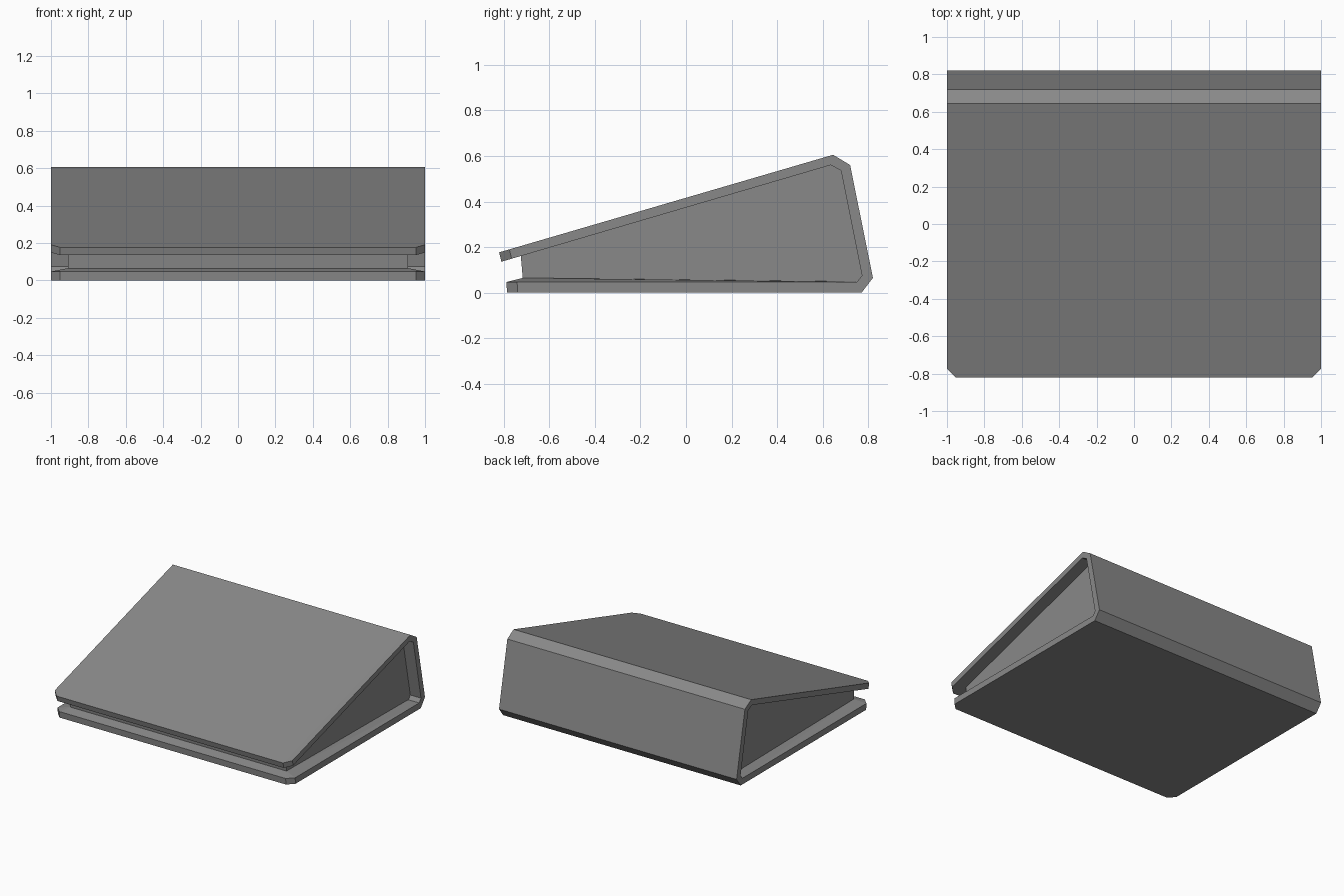
import bpy, bmesh
from mathutils import Vector

if "Cube" in bpy.data.objects:
    bpy.data.objects.remove(bpy.data.objects["Cube"])

gray = bpy.data.materials.new("mid_gray")
gray.diffuse_color = (0.25, 0.25, 0.25, 1)
gray.use_nodes = True
gray.node_tree.nodes["Principled BSDF"].inputs["Base Color"].default_value = gray.diffuse_color


def add_object(name, bm):
    bmesh.ops.recalc_face_normals(bm, faces=bm.faces[:])
    mesh = bpy.data.meshes.new(name)
    bm.to_mesh(mesh)
    bm.free()
    mesh.materials.append(gray)
    ob = bpy.data.objects.new(name, mesh)
    bpy.context.collection.objects.link(ob)
    return ob


def loft(name, sections):
    """Join equal-length rings of points and cap both ends."""
    bm = bmesh.new()
    rings = [[bm.verts.new(p) for p in ring] for ring in sections]
    n = len(rings[0])
    for a, b in zip(rings, rings[1:]):
        for i in range(n):
            j = (i + 1) % n
            bm.faces.new((a[i], a[j], b[j], b[i]))
    bm.faces.new(rings[0])
    bm.faces.new(rings[-1])
    return add_object(name, bm)


# Cover: C-shaped side profile (y, z), front corners clipped at both ends
lid_dir = Vector((0.96, 0.281))
floor_dir = Vector((1, 0))
outer = [(-0.785, 0.0), (0.77, 0.0), (0.82, 0.065), (0.72, 0.56),
         (0.645, 0.605), (-0.82, 0.177)]
inner = [(-0.81, 0.136), (0.635, 0.56), (0.68, 0.536), (0.772, 0.075),
         (0.75, 0.047), (-0.788, 0.047)]
profile = [Vector(p) for p in outer + inner]
front = {0: floor_dir, 11: floor_dir, 5: lid_dir, 6: lid_dir}


def cover_section(x, clip):
    ring = []
    for i, p in enumerate(profile):
        q = p + front[i] * clip if i in front else p
        ring.append((x, q.x, q.y))
    return ring


loft("book_cover", [cover_section(x, c) for x, c in
                    ((-1, 0.047), (-0.953, 0), (0.953, 0), (1, 0.047))])

# Page block, its top and back sunk slightly into the cover
pages = [(-0.715, 0.05), (-0.725, 0.166), (0.635, 0.57), (0.69, 0.54),
         (0.782, 0.075), (0.75, 0.04)]
loft("page_block", [[(x, y, z) for y, z in pages] for x in (-0.91, 0.91)])

# Floor lining: rises gently from the cover rim to the foot of the pages
bm = bmesh.new()
for s in (-1, 1):
    for p in ((s, -0.741, 0.047), (s * 0.953, -0.788, 0.047), (s, 0.75, 0.047),
              (s * 0.91, -0.715, 0.065), (s * 0.91, 0.74, 0.049)):
        bm.verts.new(p)
bmesh.ops.convex_hull(bm, input=bm.verts[:])
bmesh.ops.dissolve_limit(bm, angle_limit=0.01, verts=bm.verts[:], edges=bm.edges[:])
add_object("floor_lining", bm)
